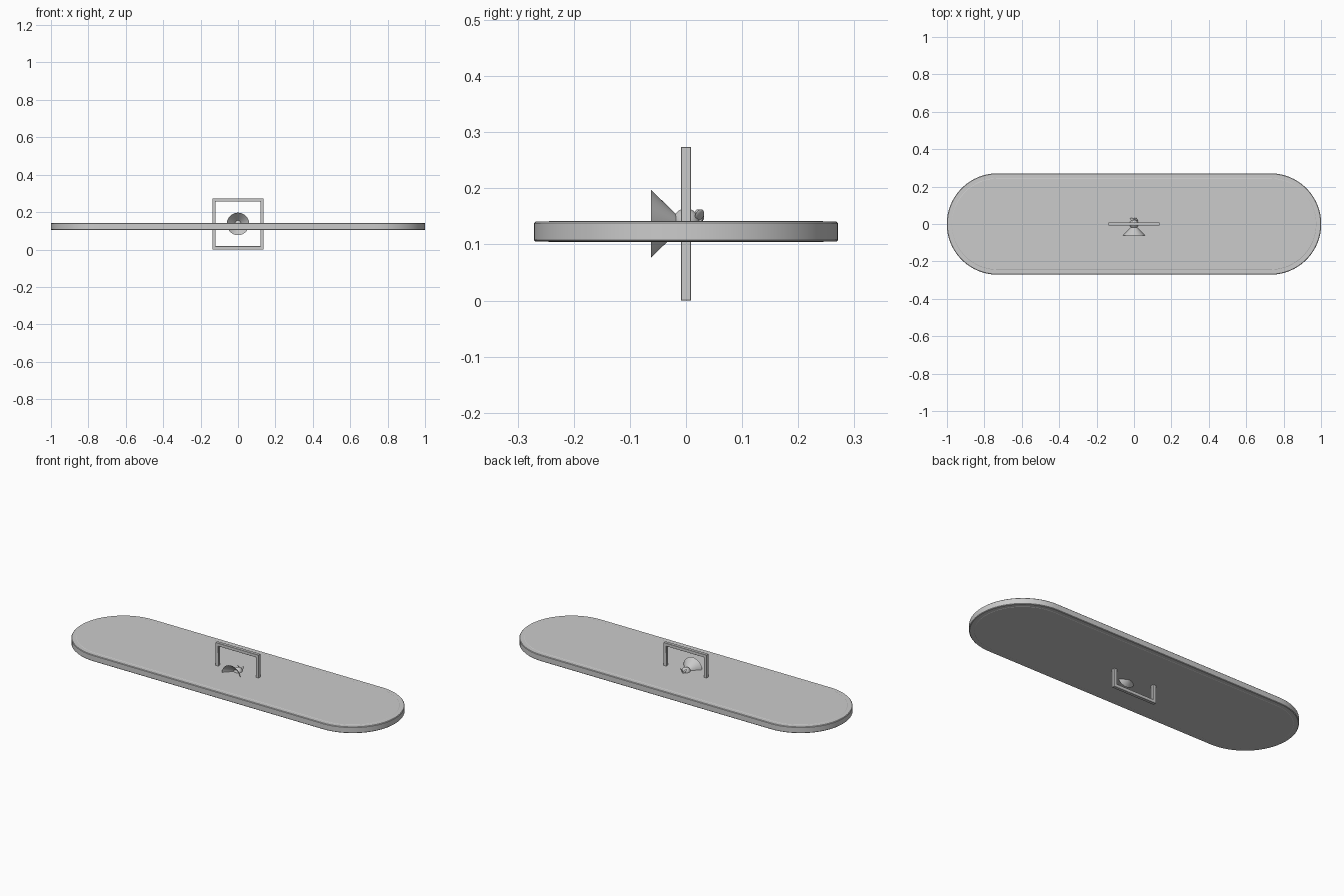
import bpy, bmesh
from math import pi, cos, sin, radians
from mathutils import Matrix, Vector

cube = bpy.data.objects.get("Cube")
if cube:
    bpy.data.objects.remove(cube, do_unlink=True)

grey = bpy.data.materials.new("light_grey")
grey.use_nodes = True
GREY = (0.6, 0.6, 0.6, 1)
grey.diffuse_color = GREY
grey.node_tree.nodes["Principled BSDF"].inputs["Base Color"].default_value = GREY

CZ = 0.137   # height of the cone and ball axis


def finish(name, bm, angle=30):
    bmesh.ops.recalc_face_normals(bm, faces=bm.faces)
    mesh = bpy.data.meshes.new(name)
    bm.to_mesh(mesh)
    bm.free()
    mesh.materials.append(grey)
    obj = bpy.data.objects.new(name, mesh)
    bpy.context.collection.objects.link(obj)
    bpy.ops.object.select_all(action='DESELECT')
    obj.select_set(True)
    bpy.context.view_layer.objects.active = obj
    bpy.ops.object.shade_smooth_by_angle(angle=radians(angle))
    return obj


def stadium(bm, radius, z, half=0.73, n=32):
    ring = []
    for side in (1, -1):
        for i in range(n + 1):
            a = side * pi / 2 - pi / 2 + pi * i / n - (pi / 2 if side == 1 else -pi / 2)
            a = -pi / 2 + pi * i / n + (0 if side == 1 else pi)
            ring.append(bm.verts.new((side * half + radius * cos(a), radius * sin(a), z)))
    return ring


# Rounded slab with a shallow stepped rim on both faces
bm = bmesh.new()
profile = [(0.243, 0.104), (0.245, 0.105), (0.268, 0.105), (0.271, 0.108),
           (0.271, 0.138), (0.268, 0.141), (0.245, 0.141), (0.243, 0.142)]
rings = [stadium(bm, r, z) for r, z in profile]
for lo, hi in zip(rings, rings[1:]):
    for i in range(len(lo)):
        j = (i + 1) % len(lo)
        bm.faces.new((lo[i], lo[j], hi[j], hi[i]))
bm.faces.new(rings[0])
bm.faces.new(rings[-1])
finish("slab", bm, 25)

# Square frame standing through the slab
bm = bmesh.new()
loops = []
for y in (-0.009, 0.009):
    for h in (0.137, 0.119):
        loops.append([bm.verts.new((sx * h, y, CZ + sz * h))
                      for sx, sz in ((-1, -1), (1, -1), (1, 1), (-1, 1))])
for a, b in ((0, 1), (1, 3), (3, 2), (2, 0)):
    for i in range(4):
        j = (i + 1) % 4
        bm.faces.new((loops[a][i], loops[a][j], loops[b][j], loops[b][i]))
frame = finish("square_frame", bm)
bevel = frame.modifiers.new("soft_edges", 'BEVEL')
bevel.width = 0.001
bevel.segments = 1

# Open cone widening to the front
bm = bmesh.new()
bmesh.ops.create_cone(bm, cap_ends=False, segments=48, radius1=0.06, radius2=0.001, depth=0.061,
                      matrix=Matrix.Translation((0, -0.0315, CZ)) @ Matrix.Rotation(-pi / 2, 4, 'X'))
finish("open_cone", bm)

# Ball at the cone tip
bm = bmesh.new()
bmesh.ops.create_uvsphere(bm, u_segments=24, v_segments=16, radius=0.024,
                          matrix=Matrix.Translation((0, 0, CZ + 0.003)))
finish("ball", bm, 60)

# Small propeller behind the ball
bm = bmesh.new()
for k in range(4):
    place = (Matrix.Translation((0, 0.024, CZ + 0.005))
             @ Matrix.Rotation(pi / 4 + k * pi / 2, 4, 'Y')
             @ Matrix.Translation((0.014, 0, 0))
             @ Matrix.Rotation(radians(35), 4, 'X')
             @ Matrix.Diagonal(Vector((0.014, 0.010, 0.003, 1))))
    bmesh.ops.create_uvsphere(bm, u_segments=16, v_segments=8, radius=1, matrix=place)
bmesh.ops.create_uvsphere(bm, u_segments=12, v_segments=8, radius=0.006,
                          matrix=Matrix.Translation((0, 0.024, CZ + 0.005)))
finish("propeller", bm, 60)
